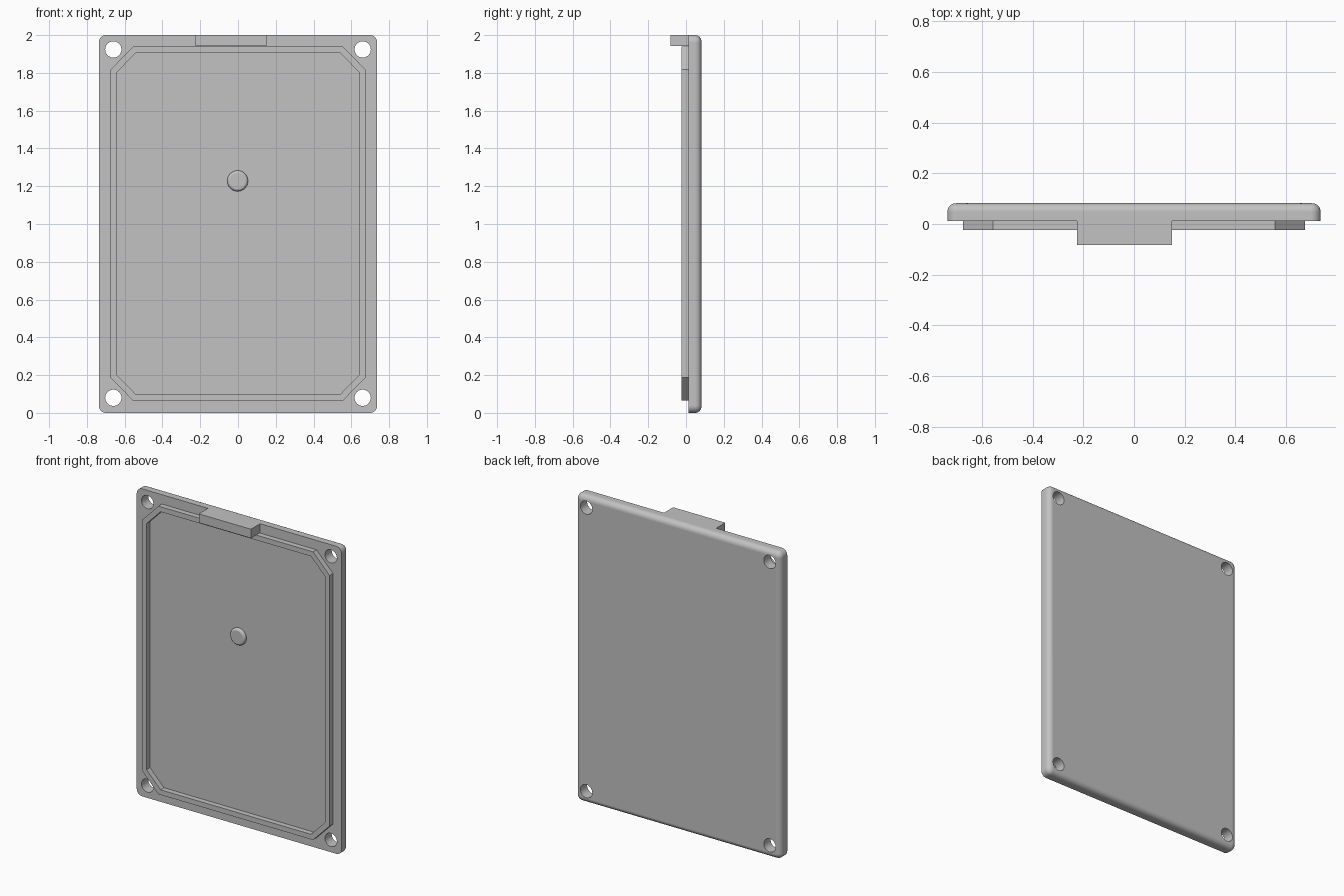
import bpy, bmesh, math
from mathutils import Matrix, Vector

cube = bpy.data.objects.get("Cube")
if cube:
    bpy.data.objects.remove(cube)

# Plain grey plastic
grey = bpy.data.materials.new("grey_plastic")
grey.use_nodes = True
colour = (0.54, 0.54, 0.54, 1)
grey.diffuse_color = colour
grey.node_tree.nodes["Principled BSDF"].inputs["Base Color"].default_value = colour

FRONT, BACK = 0.012, 0.082      # plate faces in y
HALF_W = 0.737
HOLE_X, HOLE_Z, HOLE_R = 0.66, (0.08, 1.924), 0.043


def finish(name, bm, smooth=False):
    bmesh.ops.recalc_face_normals(bm, faces=bm.faces[:])
    mesh = bpy.data.meshes.new(name)
    bm.to_mesh(mesh)
    bm.free()
    mesh.materials.append(grey)
    obj = bpy.data.objects.new(name, mesh)
    bpy.context.collection.objects.link(obj)
    if smooth:
        activate(obj)
        bpy.ops.object.shade_smooth_by_angle(angle=math.radians(35))
    return obj


def activate(obj):
    bpy.ops.object.select_all(action='DESELECT')
    obj.select_set(True)
    bpy.context.view_layer.objects.active = obj


def box(bm, low, high):
    low, high = Vector(low), Vector(high)
    size = high - low
    m = Matrix.Translation((low + high) / 2) @ Matrix.Diagonal((*size, 1))
    bmesh.ops.create_cube(bm, size=1, matrix=m)


def cylinder(bm, x, z, y0, y1, radius, sides=40):
    m = Matrix.Translation((x, (y0 + y1) / 2, z)) @ Matrix.Rotation(math.pi / 2, 4, 'X')
    bmesh.ops.create_cone(bm, cap_ends=True, segments=sides, radius1=radius,
                          radius2=radius, depth=abs(y1 - y0), matrix=m)


def round_edges(bm, edges, radius, segments):
    bmesh.ops.bevel(bm, geom=edges, offset=radius, offset_type='OFFSET',
                    segments=segments, profile=0.5, affect='EDGES', clamp_overlap=True)


def edges_at_y(bm, y):
    return [e for e in bm.edges if all(abs(v.co.y - y) < 1e-4 for v in e.verts)]


# Cover plate: rounded corners, then a rounded back edge
bm = bmesh.new()
box(bm, (-HALF_W, FRONT, 0), (HALF_W, BACK, 2))
corners = [e for e in bm.edges if abs(e.verts[0].co.y - e.verts[1].co.y) > 0.01]
round_edges(bm, corners, 0.038, 8)
round_edges(bm, edges_at_y(bm, BACK), 0.034, 8)
plate = finish("cover_plate", bm)

# Screw holes cut through the plate
bm = bmesh.new()
for x in (-HOLE_X, HOLE_X):
    for z in HOLE_Z:
        cylinder(bm, x, z, -0.2, 0.2, HOLE_R)
cutter = finish("screw_hole_cutter", bm)
cutter.hide_render = True
activate(plate)
cut = plate.modifiers.new("screw_holes", 'BOOLEAN')
cut.operation, cut.solver, cut.object = 'DIFFERENCE', 'EXACT', cutter
bpy.ops.object.modifier_apply(modifier=cut.name)
bpy.data.objects.remove(cutter)
bpy.ops.object.shade_smooth_by_angle(angle=math.radians(35))
weighted = plate.modifiers.new("flat_face_normals", 'WEIGHTED_NORMAL')
weighted.keep_sharp = True


# Raised sealing rim with clipped corners
def octagon(half_x, half_z, flat_x, flat_z):
    quarter = [(half_x, flat_z), (flat_x, half_z)]
    half = quarter + [(-x, z) for x, z in reversed(quarter)]
    return half + [(-x, -z) for x, z in half]


RIM_FRONT, MID_Z = -0.023, 1.002
outer = octagon(0.675, 0.937, 0.556, 0.815)
inner = octagon(0.642, 0.904, 0.541, 0.80)
bm = bmesh.new()
loops = []
for points, y in ((outer, FRONT), (outer, RIM_FRONT), (inner, RIM_FRONT), (inner, FRONT)):
    loops.append([bm.verts.new((x, y, z + MID_Z)) for x, z in points])
for k in range(4):
    a, b = loops[k], loops[(k + 1) % 4]
    for i in range(8):
        j = (i + 1) % 8
        bm.faces.new((a[i], a[j], b[j], b[i]))
finish("sealing_rim", bm)

# Latch tab on the top edge
bm = bmesh.new()
box(bm, (-0.225, -0.082, 1.942), (0.15, FRONT + 0.01, 2))
finish("latch_tab", bm)

# Small round button with a softened front edge
bm = bmesh.new()
BUTTON_FRONT = FRONT - 0.02
cylinder(bm, -0.002, 1.228, BUTTON_FRONT, FRONT + 0.005, 0.055)
round_edges(bm, edges_at_y(bm, BUTTON_FRONT), 0.015, 5)
button = finish("centre_button", bm, smooth=True)
button.modifiers.new("flat_face_normals", 'WEIGHTED_NORMAL').keep_sharp = True
